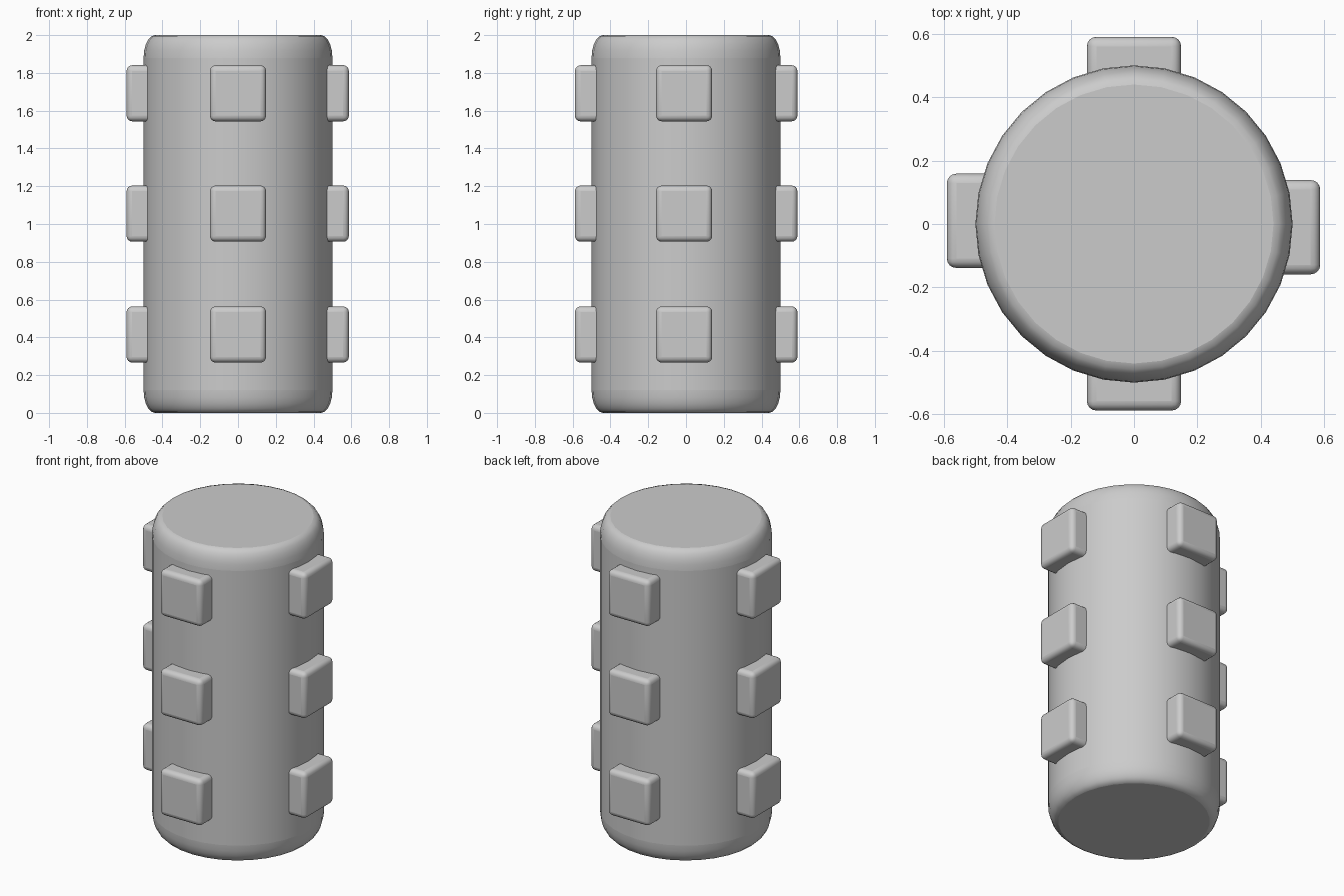
import bpy
from math import pi, radians
from mathutils import Matrix

if "Cube" in bpy.data.objects:
    bpy.data.objects.remove(bpy.data.objects["Cube"])


def finish(obj, name, width, segments):
    """Name a part, round its sharp edges and shade it smooth."""
    obj.name = name
    bevel = obj.modifiers.new("rounded_edges", 'BEVEL')
    bevel.width = width
    bevel.segments = segments
    bevel.limit_method = 'ANGLE'
    bevel.angle_limit = radians(40)
    bpy.ops.object.shade_smooth_by_angle(angle=radians(35))


# Barrel: modelled at half height, then stretched so its rounded rims are taller than wide
bpy.ops.mesh.primitive_cylinder_add(vertices=32, radius=0.5, depth=1, location=(0, 0, 1))
barrel = bpy.context.object
barrel.scale.z = 2
finish(barrel, "barrel", 0.06, 5)

# Pads: side name, turn about z, sideways shift, distance of outer face
SIDES = [("front", 0, 0.0, 0.588), ("right", pi / 2, -0.01, 0.587),
         ("back", pi, 0.0, 0.59), ("left", 3 * pi / 2, 0.01, 0.59)]
DEPTH = 0.2
for side, turn, shift, outer in SIDES:
    for row, z in enumerate((0.415, 1.055, 1.692), 1):
        bpy.ops.mesh.primitive_cube_add(size=1)
        pad = bpy.context.object
        pad.data.transform(Matrix.Diagonal((0.297, DEPTH, 0.297, 1)))
        pad.matrix_world = (Matrix.Rotation(turn, 4, 'Z')
                            @ Matrix.Translation((0, DEPTH / 2 - outer, z)))
        if side in ("left", "right"):
            pad.location.y += shift
        finish(pad, f"{side}_pad_{row}", 0.03, 4)
